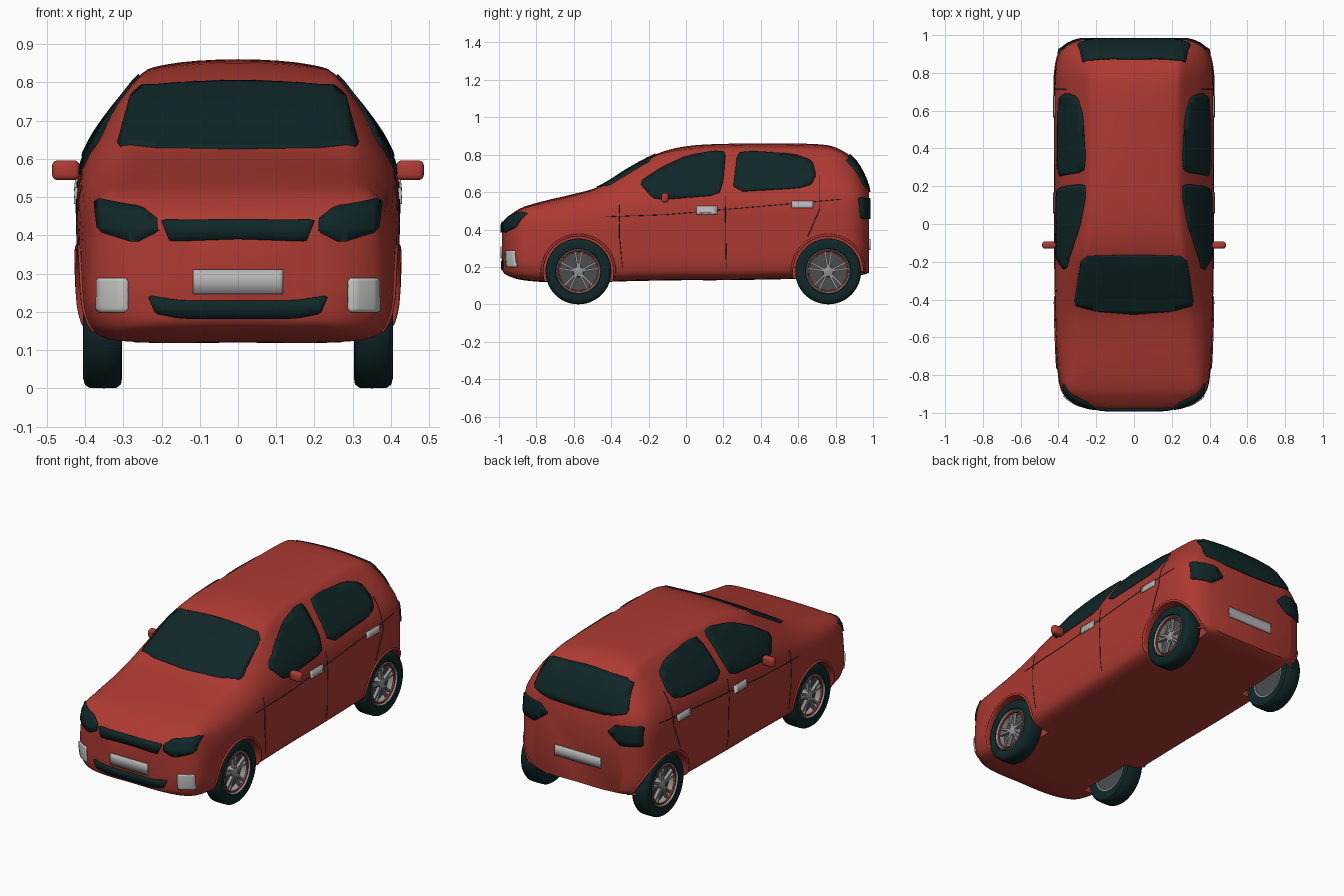
import bpy, bmesh, math
from mathutils import Vector, Matrix
from mathutils.bvhtree import BVHTree

if "Cube" in bpy.data.objects:
    bpy.data.objects.remove(bpy.data.objects["Cube"])


def material(name, r, g, b):
    m = bpy.data.materials.new(name)
    m.use_nodes = True
    m.diffuse_color = (r, g, b, 1)
    m.node_tree.nodes["Principled BSDF"].inputs["Base Color"].default_value = (r, g, b, 1)
    return m


RED = material("red paint", .42, .042, .032)
DARK = material("dark glass and rubber", .005, .02, .021)
PLATE = material("plate grey", .46, .46, .46)
LAMP = material("lamp white", .58, .58, .57)
ALLOY = material("alloy grey", .3, .3, .31)
DISC = material("brake grey", .07, .075, .08)


def finish(obj, angle=40):
    bpy.ops.object.select_all(action='DESELECT')
    obj.select_set(True)
    bpy.context.view_layer.objects.active = obj
    bpy.ops.object.shade_smooth_by_angle(angle=math.radians(angle))
    return obj


def make(name, bm, mat, angle=40):
    mesh = bpy.data.meshes.new(name)
    bm.to_mesh(mesh)
    bm.free()
    mesh.materials.append(mat)
    obj = bpy.data.objects.new(name, mesh)
    bpy.context.collection.objects.link(obj)
    return finish(obj, angle)


def catmull(points, steps, closed=False):
    """Smooth interpolation through tuples of any length."""
    pts = [Vector(p) for p in points]
    n, out = len(pts), []
    at = (lambda i: pts[i % n]) if closed else (lambda i: pts[max(0, min(n - 1, i))])
    for i in range(n if closed else n - 1):
        a, b, c, d = (at(i + k) for k in (-1, 0, 1, 2))
        for s in range(steps):
            t = s / steps
            out.append(b + (c - a) * (t / 2) + (a * 2 - b * 5 + c * 4 - d) * (t * t / 2)
                       + (b * 3 - a - c * 3 + d) * (t ** 3 / 2))
    return out if closed else out + [pts[-1]]


# Body stations: y, floor z, half width, belt z, roof edge x, roof edge z, top z
STATIONS = [
    (-.985, .19, .15, .35, .13, .41, .425), (-.97, .165, .26, .37, .24, .43, .45),
    (-.93, .145, .345, .41, .3, .465, .485), (-.87, .13, .39, .43, .35, .5, .52),
    (-.75, .12, .407, .46, .34, .53, .555), (-.6, .12, .415, .48, .33, .565, .59),
    (-.46, .12, .418, .51, .32, .612, .632), (-.3, .125, .42, .55, .3, .7, .73),
    (-.15, .128, .42, .575, .285, .775, .807), (0, .13, .42, .58, .275, .797, .845),
    (.2, .13, .42, .59, .27, .8, .858), (.5, .135, .42, .6, .27, .8, .86),
    (.72, .14, .42, .6, .27, .797, .855), (.82, .145, .415, .6, .27, .785, .83),
    (.9, .15, .397, .59, .27, .73, .772), (.95, .16, .355, .57, .27, .65, .69),
    (.978, .17, .29, .53, .25, .585, .615)]


def section(y, zb, w, zs, xr, zr, zt):
    half = [(.6 * w, zb), (.88 * w, zb + .015), (.98 * w, zb + .07),
            (w, zb + .5 * (zs - zb)), (.97 * w, zs), (xr, zr), (.72 * xr, zr + .75 * (zt - zr))]
    ring = [(0, zb)] + half + [(0, zt)] + [(-x, z) for x, z in reversed(half)]
    return [Vector((p.x, y, p.y)) for p in catmull(ring, 4, True)]


bm = bmesh.new()
rings = [[bm.verts.new(p) for p in section(*s)] for s in catmull(STATIONS, 4)]
for a, b in zip(rings, rings[1:]):
    for i in range(len(a)):
        j = (i + 1) % len(a)
        bm.faces.new((a[i], a[j], b[j], b[i]))
bm.faces.new(rings[0])
bm.faces.new(rings[-1][::-1])
bmesh.ops.recalc_face_normals(bm, faces=bm.faces)
tree = BVHTree.FromBMesh(bm)
body = make("body_shell", bm, RED)

# Wheel wells cut out of the shell
WHEELS = [("front", -.575), ("rear", .76)]
RADIUS = .176
bm = bmesh.new()
for _, y in WHEELS:
    for s in (-1, 1):
        bmesh.ops.create_cone(
            bm, cap_ends=True, segments=48, radius1=.188, radius2=.188, depth=.4,
            matrix=Matrix.Translation((s * .475, y, RADIUS)) @ Matrix.Rotation(math.pi / 2, 4, 'Y'))
cutter = make("wheel_well_cutter", bm, RED)
cutter.hide_render = True
mod = body.modifiers.new("wells", 'BOOLEAN')
mod.object, mod.operation, mod.solver = cutter, 'DIFFERENCE', 'EXACT'
finish(body)
bpy.ops.object.modifier_apply(modifier="wells")
bpy.data.objects.remove(cutter)
finish(body)

# Projection directions: start point from (u, v), ray, distance for near misses
VIEWS = {
    "front": (lambda u, v: Vector((u, -2, v)), Vector((0, 1, 0)), 1.15),
    "back": (lambda u, v: Vector((u, 2, v)), Vector((0, -1, 0)), 1.1),
    "top": (lambda u, v: Vector((u, v, 2)), Vector((0, 0, -1)), 1.2),
    "left": (lambda u, v: Vector((2, u, v)), Vector((-1, 0, 0)), 1.65),
    "right": (lambda u, v: Vector((-2, u, v)), Vector((1, 0, 0)), 1.65)}


def on_body(view, u, v, lift):
    start, ray, depth = VIEWS[view]
    origin = start(u, v)
    hit, normal, _, _ = tree.ray_cast(origin, ray)
    if hit is None:
        hit, normal, _, _ = tree.find_nearest(origin + ray * depth)
    return hit + normal * lift


def plate(name, view, outline, mat, rounding=.2, lift=.005):
    """Thin panel following the body, with its corners cut round."""
    pts = [Vector(p) for p in outline]
    if rounding:
        pts = [q for a, b in zip(pts, pts[1:] + pts[:1])
               for q in (a.lerp(b, rounding), a.lerp(b, 1 - rounding))]
    bm = bmesh.new()
    bm.faces.new([bm.verts.new((p.x, p.y, 0)) for p in pts])
    for axis in (Vector((1, 0, 0)), Vector((0, 1, 0))):
        for k in range(-28, 29):
            bmesh.ops.bisect_plane(bm, geom=bm.verts[:] + bm.edges[:] + bm.faces[:],
                                   plane_co=axis * k * .035, plane_no=axis)
    bmesh.ops.triangulate(bm, faces=bm.faces)
    for v in bm.verts:
        v.co = on_body(view, v.co.x, v.co.y, lift)
    bm.normal_update()
    if sum((f.normal * f.calc_area() for f in bm.faces), Vector()).dot(VIEWS[view][1]) > 0:
        bmesh.ops.reverse_faces(bm, faces=bm.faces)
    obj = make(name, bm, mat)
    mod = obj.modifiers.new("thickness", 'SOLIDIFY')
    mod.thickness, mod.offset = .009, -1


def symmetric(half):
    return half + [(-u, v) for u, v in reversed(half) if u]


def box(u0, u1, v0, v1):
    return [(u0, v0), (u1, v0), (u1, v1), (u0, v1)]


# Centre panels
plate("windscreen", "top", symmetric([(0, -.478), (.2, -.462), (.318, -.43), (.275, -.17), (0, -.162)]), DARK, .1)
plate("rear_window", "back", symmetric([(0, .6), (.2, .607), (.3, .63), (.265, .785), (0, .8)]), DARK, .12, .008)
plate("upper_grille", "front", symmetric([(0, .39), (.178, .384), (.2, .438), (0, .438)]), DARK, .05, .008)
plate("lower_grille", "front", symmetric([(0, .183), (.15, .183), (.215, .195), (.235, .243), (.15, .23), (0, .23)]), DARK, .1)
plate("front_number_plate", "front", box(-.118, .118, .246, .31), PLATE, 0, .008)
plate("rear_number_plate", "back", box(-.145, .145, .29, .35), PLATE, 0, .008)

# Lamps on both sides
for side, s in (("left", 1), ("right", -1)):
    def flip(pts):
        return [(s * u, v) for u, v in pts]
    plate(side + "_headlight", "front", flip([(.372, .495), (.362, .41), (.268, .38), (.21, .41), (.21, .44), (.25, .47)]), DARK, .12, .008)
    plate(side + "_fog_lamp", "front", flip(box(.287, .366, .2, .288)), LAMP, .08, .008)
    plate(side + "_tail_light", "back", flip([(.19, .515), (.24, .565), (.378, .57), (.378, .46), (.27, .455)]), DARK, .07, .008)

# Side windows and door handles
FRONT_GLASS = [(-.25, .65), (-.18, .57), (-.12, .56), (.175, .585), (.2, .66), (.212, .812), (.15, .818), (0, .79), (-.13, .73)]
REAR_GLASS = [(.25, .6), (.275, .808), (.36, .816), (.58, .8), (.675, .765), (.695, .69), (.67, .64), (.6, .62)]
for side in ("left", "right"):
    plate(side + "_front_window", side, FRONT_GLASS, DARK, .15, .007)
    plate(side + "_rear_window", side, REAR_GLASS, DARK, .15, .007)
    plate(side + "_front_handle", side, box(.055, .168, .49, .525), PLATE, 0, .007)
    plate(side + "_rear_handle", side, box(.565, .68, .515, .552), PLATE, 0, .007)


def trim(name, side, path, mat, depth):
    """Fine tube laid over the body along a path seen from the side."""
    pts = []
    for a, b in zip(path, path[1:]):
        a, b = Vector(a), Vector(b)
        n = max(1, int((b - a).length / .03))
        pts += [a.lerp(b, i / n) for i in range(n)]
    pts.append(Vector(path[-1]))
    curve = bpy.data.curves.new(name, 'CURVE')
    curve.dimensions, curve.bevel_depth, curve.bevel_resolution = '3D', depth, 1
    spline = curve.splines.new('POLY')
    spline.points.add(len(pts) - 1)
    for p, q in zip(spline.points, pts):
        p.co = (*on_body(side, q.x, q.y, 0), 1)
    curve.materials.append(mat)
    bpy.context.collection.objects.link(bpy.data.objects.new(name, curve))


# Door seams and arch lips
for side in ("left", "right"):
    trim(side + "_belt_seam", side, [(-.43, .468), (-.1, .48), (.83, .562)], DARK, .002)
    trim(side + "_front_seam", side, [(-.355, .53), (-.355, .35), (-.34, .2)], DARK, .002)
    trim(side + "_middle_seam", side, [(.21, .58), (.215, .19)], DARK, .002)
    trim(side + "_rear_seam", side, [(.715, .69), (.715, .51), (.65, .36)], DARK, .002)
    for end, y in WHEELS:
        arc = [math.radians(a) for a in range(-8, 189, 7)]
        trim(f"{side}_{end}_arch_lip", side,
             [(y + .194 * math.cos(a), RADIUS + .194 * math.sin(a)) for a in arc], RED, .007)


def lathe(name, profile, centre, mat, s):
    """Turn (x, radius) points around the axle."""
    bm = bmesh.new()
    vs = [bm.verts.new((s * x, centre[0], centre[1] + r)) for x, r in profile]
    es = [bm.edges.new(p) for p in zip(vs, vs[1:])]
    bmesh.ops.spin(bm, geom=vs + es, cent=(0, *centre), axis=(1, 0, 0), angle=math.tau, steps=48)
    bmesh.ops.remove_doubles(bm, verts=bm.verts, dist=.0002)
    bmesh.ops.recalc_face_normals(bm, faces=bm.faces)
    return make(name, bm, mat)


TYRE = [(.31, .115), (.303, .15), (.306, .166), (.318, .175), (.35, .176), (.388, .175),
        (.4, .167), (.405, .15), (.4, .122), (.385, .115), (.31, .115)]
RIM = [(.31, .116), (.395, .119), (.4, .115), (.392, .109), (.365, .106), (.31, .106), (.31, .116)]
for end, y in WHEELS:
    for side, s in (("left", 1), ("right", -1)):
        c, tag = (y, RADIUS), f"{side}_{end}_"
        lathe(tag + "tyre", TYRE, c, DARK, s)
        lathe(tag + "rim", RIM, c, ALLOY, s)
        lathe(tag + "rim_stripe", [(.384, .107), (.394, .107), (.394, .1), (.384, .1), (.384, .107)], c, RED, s)
        lathe(tag + "brake_disc", [(.315, 0), (.315, .108), (.35, .108), (.35, 0)], c, DISC, s)
        lathe(tag + "hub", [(.35, 0), (.35, .03), (.385, .026), (.39, .012), (.39, 0)], c, ALLOY, s)
        bm = bmesh.new()
        for k in range(5):
            for lean in (-.16, .16):
                turn = Matrix.Rotation(k * math.tau / 5 + lean, 4, 'X')
                bmesh.ops.create_cube(bm, size=1, matrix=Matrix.Translation((s * .377, *c)) @ turn
                                      @ Matrix.Translation((0, 0, .065)) @ Matrix.Diagonal((.018, .011, .092, 1)))
        make(tag + "spokes", bm, ALLOY)

# Door mirrors
for side, s in (("left", 1), ("right", -1)):
    for part, x, size, mat, bevel in (("mirror", .45, (.072, .038, .052), RED, .014),
                                      ("mirror_arm", .405, (.04, .02, .022), DARK, .004)):
        bm = bmesh.new()
        bmesh.ops.create_cube(bm, size=1, matrix=Matrix.Translation((s * x, -.112, .57)) @ Matrix.Diagonal((*size, 1)))
        bmesh.ops.bevel(bm, geom=bm.edges[:], offset=bevel, segments=3, affect='EDGES', profile=.5)
        make(f"{side}_{part}", bm, mat, 50)
